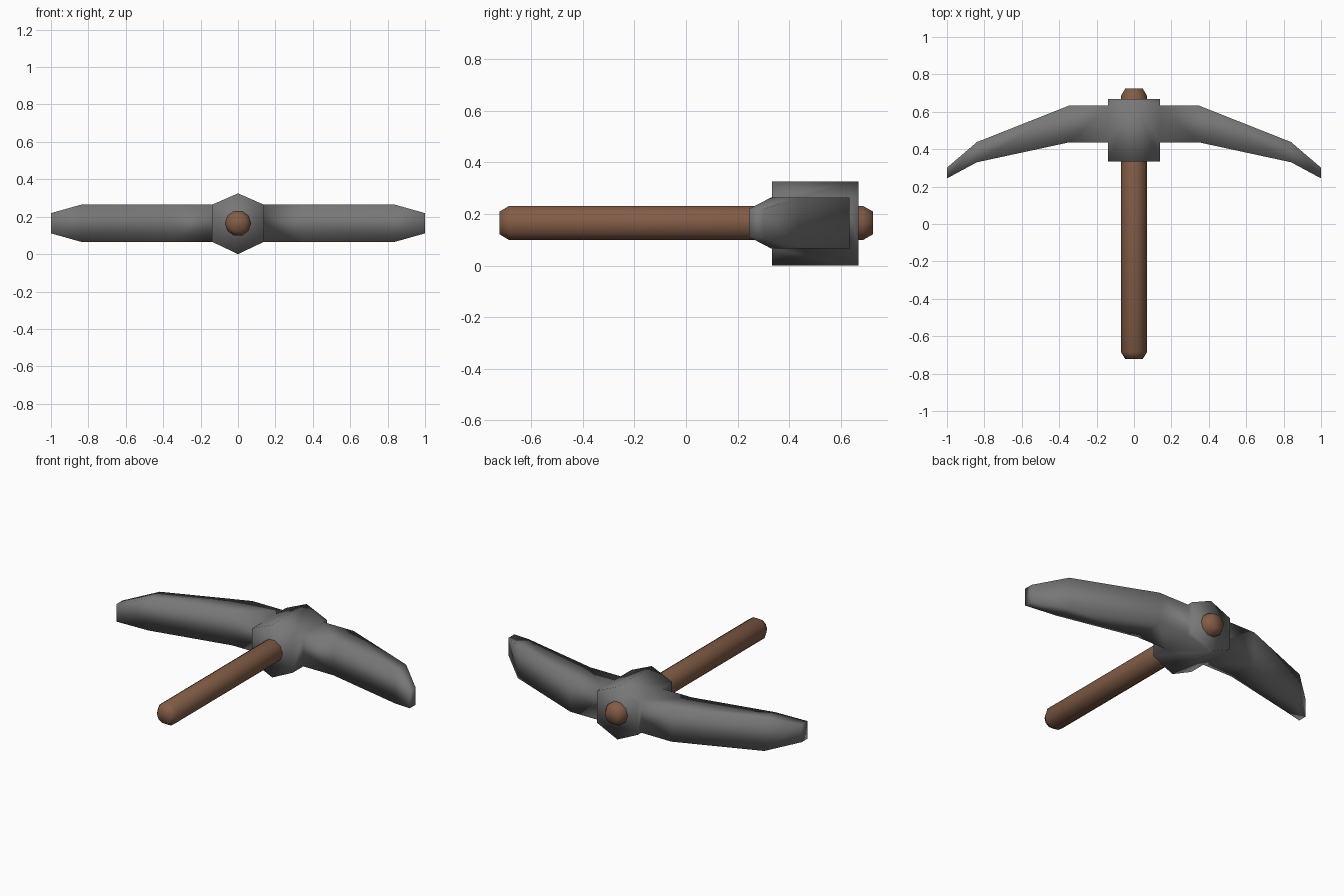
import bpy, bmesh, math

if "Cube" in bpy.data.objects:
    bpy.data.objects.remove(bpy.data.objects["Cube"])

ZC = 0.165  # axis height of the tool


def material(name, rgb):
    m = bpy.data.materials.new(name)
    m.diffuse_color = (*rgb, 1)
    m.use_nodes = True
    m.node_tree.nodes["Principled BSDF"].inputs["Base Color"].default_value = m.diffuse_color
    return m


def finish(bm, name, mat):
    bmesh.ops.remove_doubles(bm, verts=bm.verts, dist=1e-4)
    bmesh.ops.recalc_face_normals(bm, faces=bm.faces)
    me = bpy.data.meshes.new(name)
    bm.to_mesh(me)
    bm.free()
    me.materials.append(mat)
    for p in me.polygons:
        p.use_smooth = True
    ob = bpy.data.objects.new(name, me)
    bpy.context.collection.objects.link(ob)
    return ob


def loft(bm, rings):
    for a, b in zip(rings, rings[1:]):
        for i in range(len(a)):
            j = (i + 1) % len(a)
            bm.faces.new((a[i], a[j], b[j], b[i]))


steel = material("grey steel", (0.185, 0.185, 0.185))
wood = material("brown wood", (0.225, 0.108, 0.062))

# handle: ten-sided shaft with chamfered ends
bm = bmesh.new()
rings = []
for y, r in ((-0.723, 0.046), (-0.685, 0.07), (0.685, 0.07), (0.725, 0.046)):
    rings.append([bm.verts.new((r * math.cos(k * math.tau / 10), y,
                                ZC + r * math.sin(k * math.tau / 10))) for k in range(10)])
loft(bm, rings)
bm.faces.new(rings[0])
bm.faces.new(rings[-1])
finish(bm, "handle", wood)

# head: hexagonal collar with a curved pick arm growing from each side
W, Y0, Y1 = 0.139, 0.333, 0.668          # collar half width, front and back
Z0, Z1, TOP = 0.066, 0.264, 0.325        # side face bottom and top, ridge
# arm sections: x, front y, back y, half height
ARM = [(W, 0.437, 0.634, 0.099), (0.345, 0.437, 0.634, 0.099),
       (0.84, 0.33, 0.438, 0.099), (1.0, 0.244, 0.301, 0.054)]

bm = bmesh.new()
for s in (-1, 1):
    V = lambda x, y, z: bm.verts.new((s * x, y, z))
    arms = [[V(x, a, ZC - h), V(x, b, ZC - h), V(x, b, ZC + h), V(x, a, ZC + h)]
            for x, a, b, h in ARM]
    loft(bm, arms)
    bm.faces.new(arms[-1])
    root = arms[0]
    f, b = [[V(0, y, 0), V(W, y, Z0), V(W, y, Z1), V(0, y, TOP)] for y in (Y0, Y1)]
    # side strips in front of and behind the arm root
    bm.faces.new((f[1], root[0], root[3], f[2]))
    bm.faces.new((b[1], root[1], root[2], b[2]))
    # sloped underside and top
    bm.faces.new((f[0], f[1], root[0], root[1], b[1], b[0]))
    bm.faces.new((f[3], f[2], root[3], root[2], b[2], b[3]))
    # front and back
    bm.faces.new(f)
    bm.faces.new(b)
finish(bm, "pick_head", steel)
